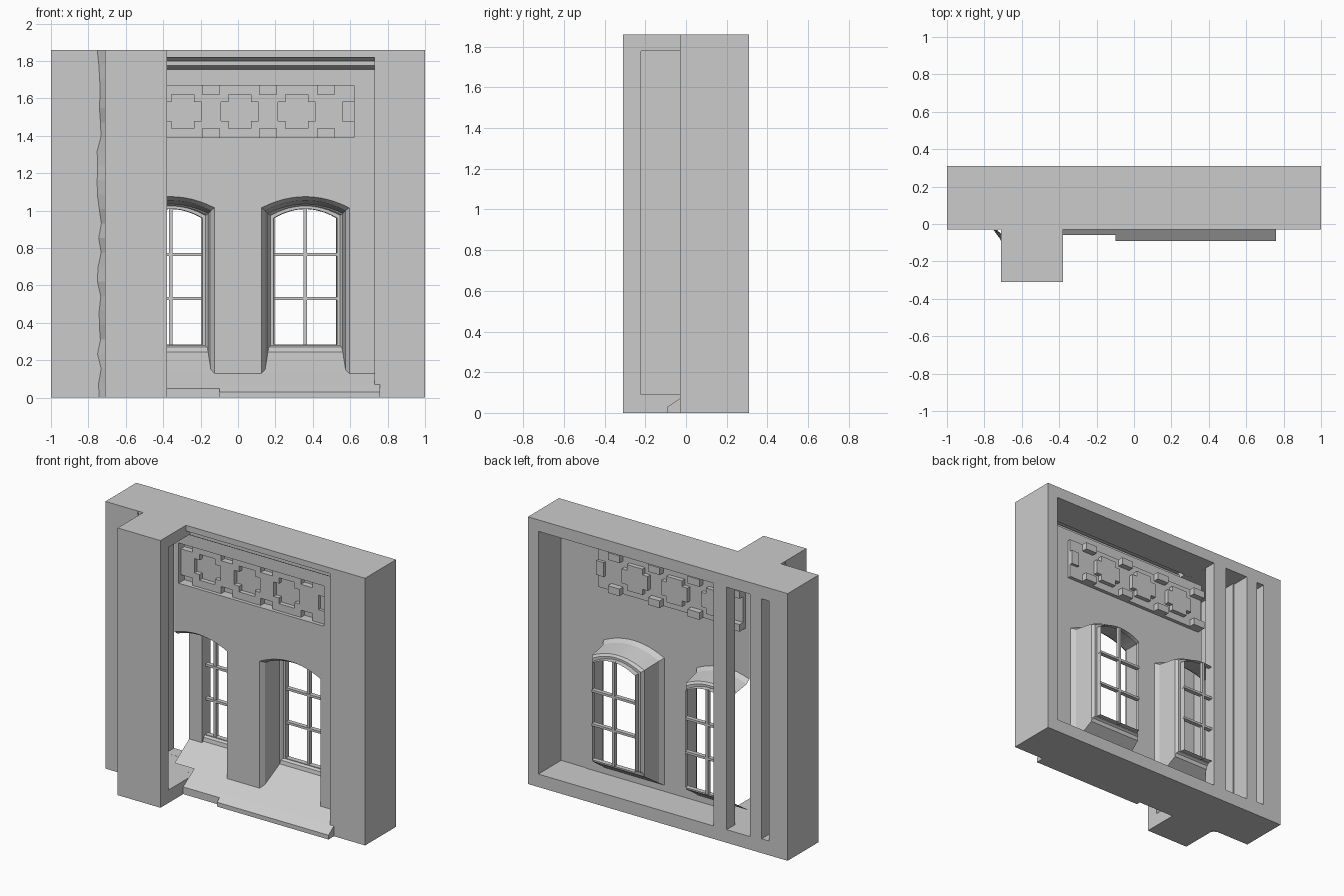
import bpy, bmesh, math, random

if "Cube" in bpy.data.objects:
    bpy.data.objects.remove(bpy.data.objects["Cube"])
random.seed(3)


def make(name, verts, faces):
    me = bpy.data.meshes.new(name)
    me.from_pydata(verts, [], faces)
    bm = bmesh.new()
    bm.from_mesh(me)
    bmesh.ops.remove_doubles(bm, verts=bm.verts, dist=0.0002)
    bmesh.ops.recalc_face_normals(bm, faces=bm.faces)
    bm.to_mesh(me)
    bm.free()
    ob = bpy.data.objects.new(name, me)
    bpy.context.collection.objects.link(ob)
    return ob


def prism(name, profile, x0, x1):
    # extrude a (y, z) profile along x
    n = len(profile)
    verts = [(x, y, z) for x in (x0, x1) for y, z in profile]
    faces = [tuple(range(n)), tuple(range(n, 2 * n))]
    faces += [(i, (i + 1) % n, n + (i + 1) % n, n + i) for i in range(n)]
    return make(name, verts, faces)


def box(name, x0, x1, y0, y1, z0, z1):
    return prism(name, [(y0, z0), (y1, z0), (y1, z1), (y0, z1)], x0, x1)


def combine(target, other, op):
    m = target.modifiers.new("cut", 'BOOLEAN')
    m.operation, m.object, m.solver = op, other, 'EXACT'
    bpy.context.view_layer.objects.active = target
    bpy.ops.object.modifier_apply(modifier=m.name)
    bpy.data.objects.remove(other)


def crop_left(ob, x):
    bm = bmesh.new()
    bm.from_mesh(ob.data)
    bmesh.ops.bisect_plane(bm, geom=bm.verts[:] + bm.edges[:] + bm.faces[:],
                           plane_co=(x, 0, 0), plane_no=(-1, 0, 0), clear_outer=True)
    bm.to_mesh(ob.data)
    bm.free()


# Hollow outer shell with front pillar, open at the back
shell = box("shell", -1, 1, -0.03, 0.31, 0, 1.86)
combine(shell, box("pillar", -0.71, -0.38, -0.31, 0.02, 0, 1.86), 'UNION')
for c in [(-0.43, 0.92, 0.06, 0.5, 0.09, 1.78),       # main cavity
          (-0.38, 0.73, -0.2, 0.065, -0.1, 1.82),     # front opening
          (-0.70, -0.30, -0.22, 0.22, 0.0905, 1.7795),  # pillar cavity
          (-0.71, -0.53, 0.18, 0.5, 0.091, 1.779),    # rear pillar opening
          (-0.855, -0.80, 0.06, 0.5, 0.10, 1.77)]:    # rear slot
    combine(shell, box("cutter", *c), 'DIFFERENCE')

WALL_Y = 0.06
LEFT_END = -0.53


def slope_z(y):
    return 0.13 + 0.67 * (y - WALL_Y)


def arch(cx, hw, base, spring, apex, n=12):
    # outline from bottom left over a shallow arch to bottom right
    pts = [(cx - hw, base)]
    for i in range(n + 1):
        t = -1 + 2 * i / n
        pts.append((cx + hw * t, spring + (apex - spring) * (1 - t * t)))
    return pts + [(cx + hw, base)]


# Wall sheet with two arched notches running down to the slope
base = slope_z(WALL_Y)
outline = [(-0.66, base)]
for cx in (-0.36, 0.36):
    outline += arch(cx, 0.235, base, 1.015, 1.075)
outline += [(0.735, base), (0.735, 1.39), (-0.66, 1.39)]
wall = make("wall", [(x, WALL_Y, z) for x, z in outline], [tuple(range(len(outline)))])
crop_left(wall, LEFT_END)

# Window niches, frames and glazing bars
for side, cx in (("left", -0.36), ("right", 0.36)):
    rings = [(0.06, 0.235, slope_z(0.06), 1.015, 1.075),
             (0.09, 0.215, slope_z(0.09), 1.0, 1.055),
             (0.23, 0.20, slope_z(0.23), 0.985, 1.035),
             (0.235, 0.195, 0.27, 0.98, 1.03),
             (0.25, 0.185, 0.28, 0.975, 1.025),
             (0.25, 0.17, 0.285, 0.96, 1.01),
             (0.285, 0.165, 0.285, 0.96, 1.008)]
    verts, faces = [], []
    for y, hw, b, s, a in rings:
        verts += [(x, y, z) for x, z in arch(cx, hw, b, s, a)]
    n = len(verts) // len(rings)
    for r in range(len(rings) - 1):
        faces += [(r * n + i, r * n + (i + 1) % n, (r + 1) * n + (i + 1) % n, (r + 1) * n + i)
                  for i in range(n)]
    parts = [make(side + "_niche", verts, faces),
             box(side + "_mullion", cx - 0.009, cx + 0.009, 0.26, 0.285, 0.28, 1.01)]
    for z in (0.53, 0.765):
        parts.append(box(side + "_glazing_bar", cx - 0.168, cx + 0.168, 0.255, 0.285, z - 0.008, z + 0.008))
    if side == "left":
        for p in parts:
            crop_left(p, LEFT_END)

# Frieze: stepped relief of crosses and small blocks
crosses = (-0.295, 0.01, 0.315)
blocks = (-0.455, -0.145, 0.16, 0.47)
xs = {LEFT_END, -0.50, 0.62, 0.735, 0.56}
for c in crosses:
    xs |= {c - 0.10, c - 0.06, c + 0.06, c + 0.10}
for b in blocks:
    xs |= {b - 0.045, b + 0.045}
xs = sorted(xs)
zs = [1.39, 1.44, 1.4405, 1.48, 1.58, 1.62, 1.6205, 1.67, 1.70]


def depth(x, z):
    if x < -0.50 or x > 0.62 or z > 1.67:
        return WALL_Y
    dz = abs(z - 1.53)
    for c in crosses:
        dx = abs(x - c)
        if (dx < 0.06 and dz < 0.09) or (dx < 0.10 and dz < 0.05):
            return 0.115
    if any(abs(x - b) < 0.045 for b in blocks) and dz > 0.09:
        return 0.125
    if x > 0.56 and dz < 0.05:
        return 0.105
    return 0.085


verts, faces = [], []


def quad(*p):
    faces.append(tuple(range(len(verts), len(verts) + 4)))
    verts.extend(p)


for i in range(len(xs) - 1):
    for j in range(len(zs) - 1):
        x0, x1, z0, z1 = xs[i], xs[i + 1], zs[j], zs[j + 1]
        xm, zm = (x0 + x1) / 2, (z0 + z1) / 2
        d = depth(xm, zm)
        quad((x0, d, z0), (x1, d, z0), (x1, d, z1), (x0, d, z1))
        if i + 2 < len(xs):
            e = depth((x1 + xs[i + 2]) / 2, zm)
            if e != d:
                quad((x1, d, z0), (x1, e, z0), (x1, e, z1), (x1, d, z1))
        e = depth(xm, (zs[j - 1] + z0) / 2) if j else WALL_Y
        if e != d:
            quad((x0, d, z0), (x1, d, z0), (x1, e, z0), (x0, e, z0))
make("frieze", verts, faces)

# Cornice moulding sheet under the top beam
prof = [(0.06, 1.70), (0.06, 1.755), (0.03, 1.765), (0.015, 1.775), (0.015, 1.80), (-0.01, 1.82)]
verts = [(x, y, z) for x in (LEFT_END, 0.73) for y, z in prof]
k = len(prof)
make("cornice", verts, [(i, i + 1, k + i + 1, k + i) for i in range(k - 1)])

# Sloping base in front of the wall
prism("base_slope", [(-0.06, 0), (-0.06, 0.05), (0.065, 0.133), (0.065, 0)], -0.38, 0.73)
prism("base_lip", [(-0.09, 0), (-0.09, 0.03), (-0.03, 0.071), (-0.03, 0)], -0.10, 0.76)

# Ragged strip in the corner left of the pillar
verts, faces = [], []
steps = 24
for i in range(steps + 1):
    z = 1.86 * i / steps
    verts += [(-0.712, -0.05 - random.random() * 0.04, z),
              (-0.73 - random.random() * 0.025, -0.031, z)]
faces = [(2 * i, 2 * i + 1, 2 * i + 3, 2 * i + 2) for i in range(steps)]
make("ragged_corner", verts, faces)
